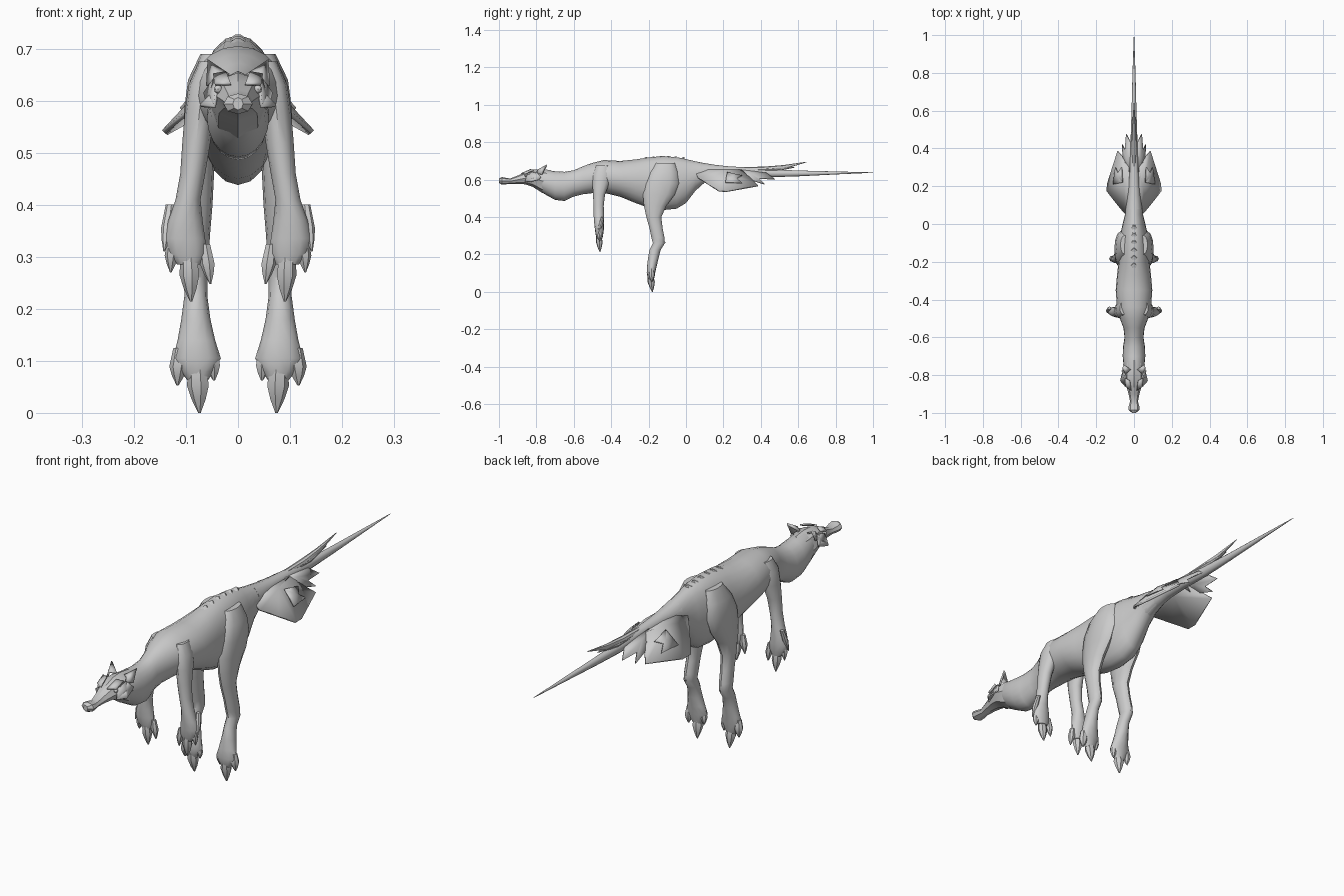
import bpy, bmesh, math
from mathutils import Vector

grey = bpy.data.materials.new("hide_grey")
grey.diffuse_color = (0.6, 0.6, 0.6, 1)


def finish(name, bm, mirror=False, thick=0, angle=40):
    bmesh.ops.recalc_face_normals(bm, faces=bm.faces[:])
    me = bpy.data.meshes.new(name)
    bm.to_mesh(me)
    bm.free()
    me.materials.append(grey)
    ob = bpy.data.objects.new(name, me)
    bpy.context.collection.objects.link(ob)
    if thick:
        m = ob.modifiers.new("thickness", 'SOLIDIFY')
        m.thickness, m.offset = thick, 0
    if mirror:
        ob.modifiers.new("mirror", 'MIRROR')
    bpy.ops.object.select_all(action='DESELECT')
    ob.select_set(True)
    bpy.context.view_layer.objects.active = ob
    bpy.ops.object.shade_smooth_by_angle(angle=math.radians(angle))
    return ob


def skin(bm, rings):
    """Bridge rings of points into one closed tube."""
    vs = [[bm.verts.new(p) for p in r] for r in rings]
    n = len(vs[0])
    for a, b in zip(vs, vs[1:]):
        for i in range(n):
            j = (i + 1) % n
            bm.faces.new((a[i], a[j], b[j], b[i]))
    bm.faces.new(vs[0])
    bm.faces.new(vs[-1])


def circle(n):
    return [(math.cos(2 * math.pi * i / n), math.sin(2 * math.pi * i / n)) for i in range(n)]


def long_part(name, stations, n=16, angle=40):
    """Stations along y: (y, half width, bottom z, top z)."""
    bm = bmesh.new()
    skin(bm, [[(w * c, y, (t + b) / 2 + (t - b) / 2 * s) for c, s in circle(n)]
              for y, w, b, t in stations])
    return finish(name, bm, angle=angle)


def add_limb(bm, stations, n=12):
    """Stations down z: (x, y, z, x radius, y radius)."""
    skin(bm, [[(x + rx * c, y + ry * s, z) for c, s in circle(n)]
              for x, y, z, rx, ry in stations])


def plate(name, hub, rim, mirror=True, thick=0.006):
    bm = bmesh.new()
    h = bm.verts.new(hub)
    vs = [bm.verts.new(p) for p in rim]
    for a, b in zip(vs, vs[1:]):
        bm.faces.new((h, a, b))
    return finish(name, bm, mirror, thick, 25)


# Neck, trunk and hips
long_part("trunk", [
    (-.80, .040, .56, .645), (-.76, .054, .525, .652), (-.70, .060, .492, .645),
    (-.65, .058, .486, .642), (-.60, .050, .51, .650), (-.55, .056, .522, .672),
    (-.50, .075, .528, .690), (-.44, .090, .53, .705), (-.35, .097, .508, .700),
    (-.27, .090, .475, .708), (-.20, .082, .45, .719), (-.12, .078, .438, .726),
    (-.05, .072, .445, .720), (0, .060, .475, .710), (.05, .048, .54, .698),
    (.10, .042, .585, .688), (.16, .034, .61, .676)], 20)

# Tapering tail
long_part("tail", [
    (.08, .045, .575, .692), (.15, .035, .605, .680), (.22, .028, .615, .672),
    (.32, .023, .617, .666), (.45, .018, .613, .655), (.60, .013, .618, .649),
    (.80, .008, .628, .644), (1.0, .001, .637, .639)], 12)

# Faceted head with a narrow snout and flared nose
long_part("head", [
    (-1.0, .010, .582, .606), (-.985, .028, .574, .614), (-.965, .028, .575, .610),
    (-.94, .021, .577, .606), (-.90, .029, .578, .622), (-.86, .040, .575, .640),
    (-.82, .052, .562, .654), (-.77, .054, .53, .657), (-.72, .050, .515, .650)], 8, 30)

# Ears, cheek spikes, brows and eyes
plate("ear", (.040, -.79, .652),
      [(.018, -.77, .648), (.057, -.745, .677), (.058, -.77, .628), (.040, -.80, .632)], thick=.008)
plate("cheek_spike", (.052, -.81, .610),
      [(.045, -.80, .642), (.064, -.775, .615), (.060, -.785, .600), (.072, -.83, .590),
       (.045, -.86, .588), (.040, -.85, .625), (.045, -.80, .642)])
plate("brow", (.034, -.855, .640),
      [(.014, -.88, .632), (.022, -.83, .654), (.047, -.815, .650), (.044, -.86, .631), (.014, -.88, .632)])
bm = bmesh.new()
bmesh.ops.create_uvsphere(bm, u_segments=8, v_segments=6, radius=.008)
bmesh.ops.translate(bm, verts=bm.verts[:], vec=Vector((.038, -.855, .622)))
finish("eye", bm, True)


def add_toes(bm, toes):
    """Each toe: top and tip points plus half width."""
    for top, tip, r in toes:
        a, b = Vector(top), Vector(tip)
        add_limb(bm, [(*a.lerp(b, t), r * k, r * k * .9)
                      for t, k in ((0, .75), (.3, .9), (.5, 1), (.75, .65), (1, .12))], 7)


# Front legs: slim arm, flared wrist, three hanging toes and a dewclaw
bm = bmesh.new()
add_limb(bm, [
    (.055, -.445, .675, .020, .035), (.068, -.45, .63, .027, .048), (.074, -.455, .58, .028, .045),
    (.080, -.465, .52, .027, .032), (.087, -.467, .46, .024, .027), (.096, -.466, .41, .024, .028),
    (.101, -.465, .37, .033, .026), (.102, -.463, .335, .039, .024), (.099, -.463, .305, .037, .020),
    (.095, -.462, .285, .022, .015)])
add_toes(bm, [((.125, -.465, .335), (.129, -.462, .270), .014),
              ((.064, -.463, .325), (.053, -.462, .248), .015),
              ((.095, -.467, .315), (.090, -.460, .214), .020),
              ((.130, -.445, .40), (.142, -.47, .31), .012)])
finish("front_leg", bm, True)

# Hind legs: broad thigh, hock, flared foot and toes
bm = bmesh.new()
add_limb(bm, [
    (.050, -.11, .69, .022, .050), (.064, -.12, .64, .032, .075), (.070, -.13, .58, .034, .092),
    (.073, -.145, .52, .030, .085), (.074, -.165, .46, .028, .060), (.075, -.172, .40, .026, .040),
    (.078, -.160, .34, .024, .035), (.080, -.150, .29, .024, .035), (.081, -.145, .26, .023, .032),
    (.081, -.165, .225, .022, .030), (.081, -.175, .18, .028, .028), (.080, -.182, .14, .036, .026),
    (.079, -.187, .105, .046, .023), (.079, -.187, .080, .032, .019), (.077, -.186, .06, .018, .013)])
add_toes(bm, [((.110, -.185, .125), (.116, -.182, .053), .019),
              ((.050, -.186, .120), (.046, -.184, .062), .015),
              ((.078, -.192, .105), (.074, -.180, 0), .022)])
finish("hind_leg", bm, True)
# Heel spur
plate("heel_spur", (.081, -.125, .275),
      [(.070, -.145, .30), (.081, -.11, .262), (.093, -.145, .26), (.070, -.145, .30)])

# Drooping tail fins with a raised panel and two trailing feathers
plate("tail_fin", (.045, .20, .645),
      [(.025, .30, .65), (.025, .04, .655), (.055, .065, .610), (.100, .120, .575), (.143, .175, .540),
       (.139, .215, .537), (.085, .385, .567), (.060, .355, .595), (.025, .30, .65)], thick=.009)
plate("fin_panel", (.082, .25, .616),
      [(.060, .22, .638), (.110, .21, .584), (.098, .30, .582), (.085, .27, .606), (.065, .30, .622),
       (.060, .22, .638)])
plate("tail_feather", (.035, .34, .635),
      [(.018, .27, .655), (.055, .31, .610), (.062, .42, .575), (.047, .39, .606),
       (.040, .475, .602), (.018, .43, .635), (.018, .27, .655)])

# Upright tail spikes
long_part("tail_spike", [(.30, .012, .645, .667), (.42, .014, .645, .670),
                         (.52, .010, .655, .678), (.645, .001, .693, .696)], 8)
long_part("lower_tail_spike", [(.34, .014, .64, .665), (.46, .015, .64, .668),
                               (.58, .001, .664, .667)], 8)

# Low bumps along the spine
bm = bmesh.new()
for i in range(6):
    y = -.22 + i * .04
    z = .712 + .008 * math.sin(math.pi * i / 5)
    add_limb(bm, [(0, y, z, .016, .016), (0, y + .008, z + .008, .004, .004)], 6)
finish("spine_bumps", bm)
